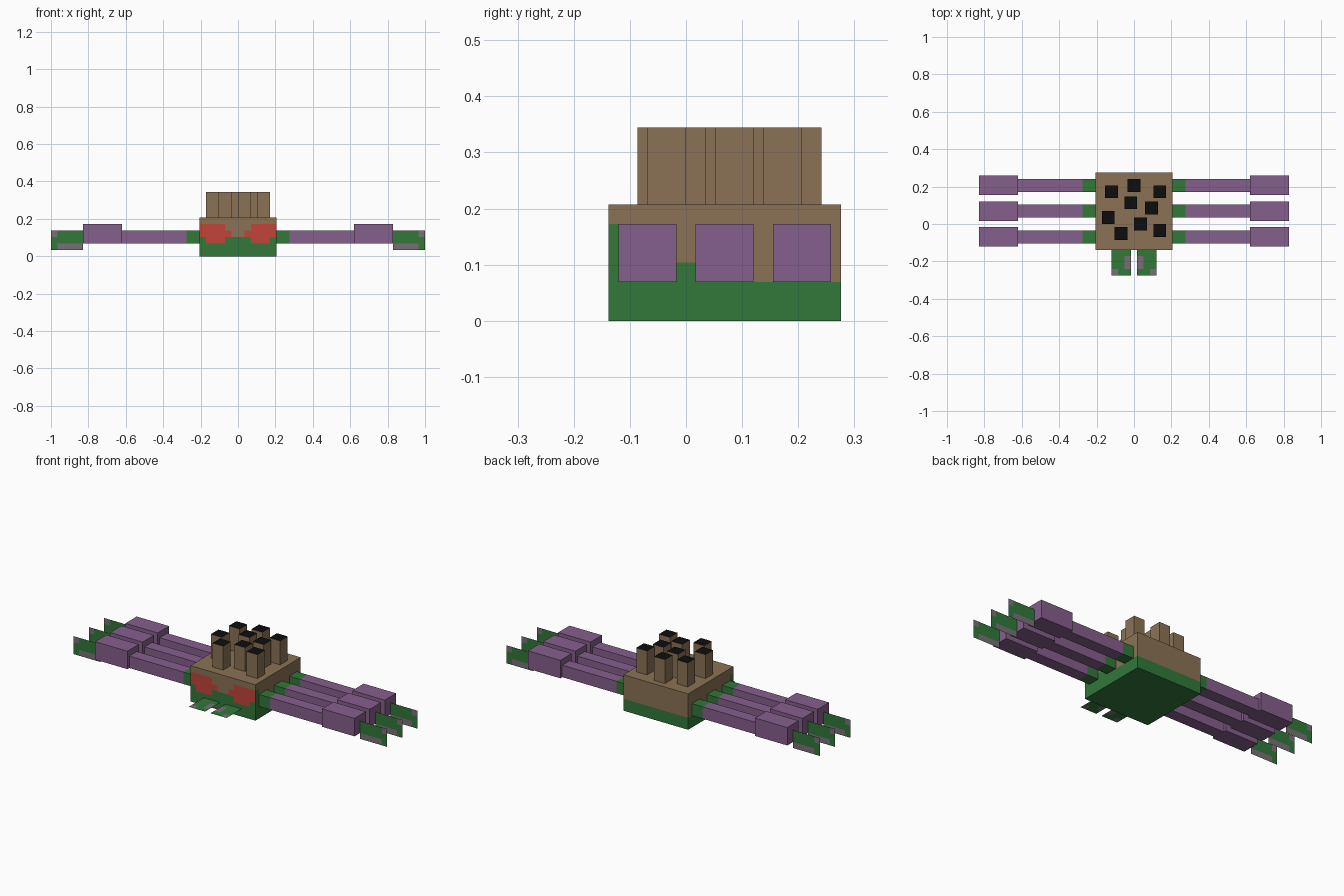
import bpy, bmesh
from mathutils import Vector

if "Cube" in bpy.data.objects:
    bpy.data.objects.remove(bpy.data.objects["Cube"])

U = 2 / 58  # one block unit; all sizes below are in block units


def material(name, rgb):
    m = bpy.data.materials.new(name)
    m.diffuse_color = (*rgb, 1)
    m.use_nodes = True
    m.node_tree.nodes["Principled BSDF"].inputs["Base Color"].default_value = m.diffuse_color
    return m


TAN = material("tan", (0.258, 0.171, 0.091))
GREEN = material("green", (0.032, 0.188, 0.042))
PURPLE = material("purple", (0.235, 0.115, 0.262))
RED = material("red", (0.54, 0.058, 0.042))
BLACK = material("black", (0.004, 0.004, 0.004))
GREY = material("grey", (0.195, 0.159, 0.184))


def finish(name, bm, mats, rule):
    """Colour faces by rule(centre, normal), scale to final size and link."""
    bm.normal_update()
    for f in bm.faces:
        f.material_index = rule(f.calc_center_median(), f.normal)
    bmesh.ops.scale(bm, vec=(U, U, U), verts=bm.verts)
    mesh = bpy.data.meshes.new(name)
    bm.to_mesh(mesh)
    bm.free()
    for m in mats:
        mesh.materials.append(m)
    bpy.context.collection.objects.link(bpy.data.objects.new(name, mesh))


def cut(bm, axis, positions):
    for p in positions:
        co, no = Vector((0, 0, 0)), Vector((0, 0, 0))
        co[axis], no[axis] = p, 1
        bmesh.ops.bisect_plane(bm, geom=bm.verts[:] + bm.edges[:] + bm.faces[:],
                               plane_co=co, plane_no=no)


def box(name, lo, hi, mats, rule=lambda c, n: 0, cuts=((), (), ())):
    bm = bmesh.new()
    bmesh.ops.create_cube(bm, size=1)
    lo, hi = Vector(lo), Vector(hi)
    for v in bm.verts:
        v.co = (lo + hi) / 2 + v.co * (hi - lo)
    for axis in range(3):
        cut(bm, axis, cuts[axis])
    finish(name, bm, mats, rule)


def sheet(name, corner, across, along, cols, rows, rule):
    """Flat plate of unit squares; rule(col, row) is true for grey squares."""
    corner, across, along = Vector(corner), Vector(across), Vector(along)
    bm = bmesh.new()
    grid = [[bm.verts.new(corner + across * i + along * j)
             for j in range(rows + 1)] for i in range(cols + 1)]
    for i in range(cols):
        for j in range(rows):
            f = bm.faces.new((grid[i][j], grid[i + 1][j],
                              grid[i + 1][j + 1], grid[i][j + 1]))
            f.tag = rule(i, j)
    grey = {f.calc_center_median().freeze() for f in bm.faces if f.tag}
    finish(name, bm, [GREEN, GREY], lambda c, n: int(c.copy().freeze() in grey))


# Body: tan above, green below, red eyes on the front
def body_colour(c, n):
    if n.z < -0.5:
        return 1
    if n.z > 0.5:
        return 0
    if n.y < -0.5:
        col, row = int(6 - abs(c.x)), int(c.z)
        if (row == 4 and col < 4) or (row == 3 and col < 5) or (row == 2 and 1 <= col < 4):
            return 2
        return 1 if c.z < 3 else 0
    if n.y > 0.5:
        return 1 if c.z < 2 else 0
    # sides: green steps down towards the back
    top = 5 if c.y < -3 else 4 if c.y < -1 else 3 if c.y < 1 else 2
    return 1 if c.z < top else 0


box("body", (-6, -4, 0), (6, 8, 6), [TAN, GREEN, RED], body_colour,
    (range(-5, 6), range(-3, 8), range(1, 6)))

# Chimneys on the back, with black tops
chimneys = [(-3.5, 5), (0, 6), (4, 5), (-0.5, 3.3), (2.7, 2.5),
            (-4, 1), (1, 0), (4, -1), (-2, -1.5)]
for x, y in chimneys:
    box("chimney", (x - 1, y - 1, 6), (x + 1, y + 1, 10), [TAN, BLACK],
        lambda c, n: int(n.z > 0.5))

for s, side in ((-1, "left"), (1, "right")):
    # Legs: thin upper part with a green root, thick lower part, flat claw
    for y in (-2, 2, 6):
        a, b = sorted((s * 6, s * 18))
        box(side + "_upper_leg", (a, y - 1, 2), (b, y + 1, 4), [PURPLE, GREEN],
            lambda c, n: int(abs(c.x) < 8), ((s * 8,), (), ()))
        a, b = sorted((s * 18, s * 24))
        box(side + "_lower_leg", (a, y - 1.5, 2), (b, y + 1.5, 5), [PURPLE])
        sheet(side + "_claw", (s * 24, y, 1), (s, 0, 0), (0, 0, 1), 5, 3,
              lambda i, j: (j == 0 and i < 4) or (j == 2 and i == 4))
    # Jaws: flat plates in front of the body
    sheet(side + "_jaw", (s * 0.5, -4, 1.3), (s, 0, 0), (0, -1, 0), 3, 4,
          lambda i, j: (i == 0 and j in (1, 2)) or (i == 2 and j == 3))
